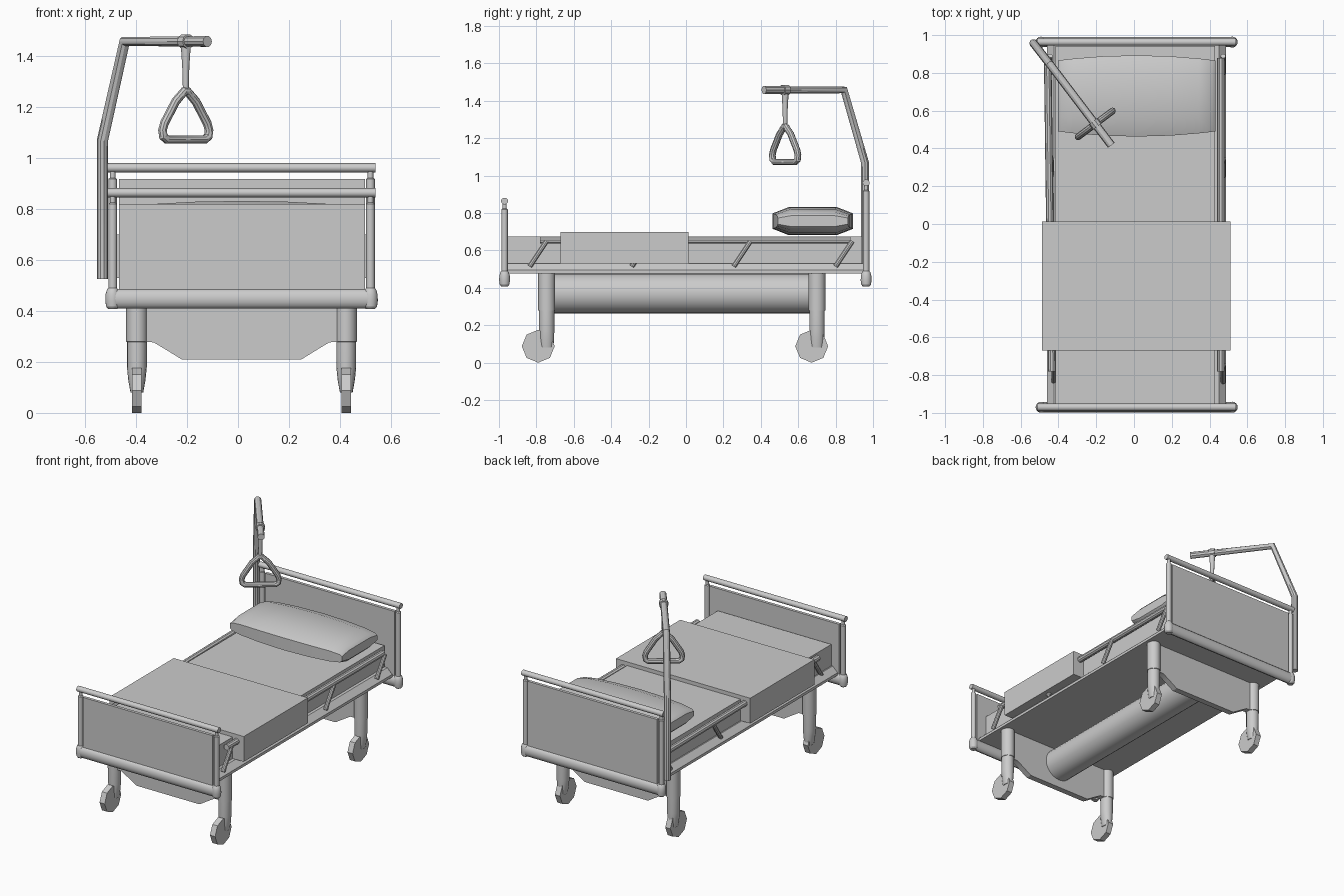
import bpy, bmesh
from math import sin, cos, pi
from mathutils import Vector

if "Cube" in bpy.data.objects:
    bpy.data.objects.remove(bpy.data.objects["Cube"])

CX = 0.014  # bed centre line


def loft(name, rings):
    """Bridge equal-sized rings of points and cap both ends."""
    bm = bmesh.new()
    vs = [[bm.verts.new(p) for p in r] for r in rings]
    n = len(vs[0])
    for a, b in zip(vs, vs[1:]):
        for i in range(n):
            j = (i + 1) % n
            bm.faces.new((a[i], a[j], b[j], b[i]))
    bm.faces.new(vs[0][::-1])
    bm.faces.new(vs[-1])
    bmesh.ops.recalc_face_normals(bm, faces=bm.faces)
    me = bpy.data.meshes.new(name)
    bm.to_mesh(me)
    bm.free()
    ob = bpy.data.objects.new(name, me)
    bpy.context.collection.objects.link(ob)
    return ob


def box(name, x0, x1, y0, y1, z0, z1):
    return loft(name, [[(x0, y0, z), (x1, y0, z), (x1, y1, z), (x0, y1, z)] for z in (z0, z1)])


def column(name, x, y, secs, n=16):
    """Upright turned part; secs are (z, radius x, radius y)."""
    return loft(name, [[(x + rx * cos(2 * pi * i / n), y + ry * sin(2 * pi * i / n), z)
                        for i in range(n)] for z, rx, ry in secs])


def along(name, axis, a, b, u, v, ru, rv, n=16):
    """Cylinder lying along x or y from a to b."""
    rings = []
    for t in (a, b):
        ring = [(u + ru * sin(2 * pi * i / n), v + rv * cos(2 * pi * i / n)) for i in range(n)]
        rings.append([(t, p, q) if axis == 'x' else (p, t, q) for p, q in ring])
    return loft(name, rings)


def tube(name, pts, r, cyclic=False):
    cu = bpy.data.curves.new(name, 'CURVE')
    cu.dimensions = '3D'
    cu.bevel_depth = r
    cu.bevel_resolution = 3
    cu.use_fill_caps = True
    sp = cu.splines.new('POLY')
    sp.points.add(len(pts) - 1)
    for p, c in zip(sp.points, pts):
        p.co = (*c, 1)
    sp.use_cyclic_u = cyclic
    ob = bpy.data.objects.new(name, cu)
    bpy.context.collection.objects.link(ob)
    bpy.ops.object.select_all(action='DESELECT')
    ob.select_set(True)
    bpy.context.view_layer.objects.active = ob
    bpy.ops.object.convert(target='MESH')
    return ob


def extrude_y(name, prof, y0, y1):
    return loft(name, [[(x, y, z) for x, z in prof] for y in (y0, y1)])


# Head and foot boards: panel, rails, posts, corner bumpers
for end, y, top in (("foot", -0.97, 0.82), ("head", 0.963, 0.918)):
    box(end + "_panel", -0.467, 0.498, y - 0.01, y + 0.01, 0.46, top)
    along(end + "_bottom_rail", 'x', -0.49, 0.52, y, 0.448, 0.027, 0.039)
    along(end + "_top_rail", 'x', -0.512, 0.54, y, top + 0.044, 0.019, 0.018)
    for side, s in (("left", -1), ("right", 1)):
        x = CX + s * 0.506
        column(f"{end}_post_{side}", x, y,
               [(0.46, .017, .017), (top, .017, .017), (top + .005, .011, .011), (top + .04, .011, .011)])
        column(f"{end}_bumper_{side}", x, y,
               [(0.408, .018, .018), (0.418, .026, .026), (0.44, .029, .029),
                (0.465, .028, .028), (0.485, .022, .022), (0.493, .014, .014)])

# Bed base with sloped side edges
extrude_y("bed_base", [(-0.46, 0.477), (0.487, 0.477), (0.487, 0.495), (0.45, 0.53),
                       (-0.423, 0.53), (-0.46, 0.495)], -0.955, 0.945)
# Mattress and blanket
box("mattress", -0.415, 0.43, -0.952, 0.942, 0.525, 0.675)
box("blanket", -0.487, 0.512, -0.67, 0.013, 0.53, 0.70)

# Pillow: eight-sided sections running across the bed
rings = []
for dx, hy, hz in ((-.417, .187, .03), (-.40, .19, .048), (-.33, .198, .064), (-.18, .21, .072), (0, .215, .075),
                   (.18, .21, .072), (.33, .198, .064), (.40, .19, .048), (.417, .187, .03)):
    rings.append([(CX + dx, 0.678 + a * hy, 0.757 + b * hz) for a, b in
                  ((1, -.55), (1, .55), (.6, 1), (-.6, 1), (-1, .55), (-1, -.55), (-.6, -1), (.6, -1))])
pillow = loft("pillow", rings)

# Side safety rails with slanted struts
for side, xa, xb, off in (("left", -0.435, -0.457, 0.012), ("right", 0.46, 0.46, 0.012)):
    tube("side_rail_" + side, [(xa, -0.78, 0.655), (xb, 0.88, 0.655)], 0.02)
    for i in range(4):
        y = -0.835 + i * 0.545
        x = xa + (xb - xa) * i / 3 + off
        tube(f"rail_strut_{side}_{i}", [(x, y, 0.515), (x, y + 0.09, 0.65)], 0.014)

# Legs with castors, and the shaped panel between each pair
for end, y, wy in (("front", -0.745, -0.79), ("rear", 0.70, 0.672)):
    for side, s in (("left", -1), ("right", 1)):
        x = CX + s * 0.411
        column(f"{end}_leg_{side}", x, y,
               [(0.48, .042, .045), (0.28, .042, .045), (0.279, .039, .041), (0.18, .039, .041),
                (0.13, .034, .04), (0.08, .025, .036)])
        along(f"{end}_castor_{side}", 'x', x - 0.019, x + 0.019, wy, 0.088, 0.088, 0.088, 8)
    extrude_y(end + "_cross_panel",
              [(CX + a, z) for a, z in ((-.41, .48), (-.41, .28), (-.345, .277), (-.30, .25), (-.235, .21),
                                        (.235, .21), (.30, .25), (.345, .277), (.41, .28), (.41, .48))],
              y - 0.02, y + 0.02)
along("centre_beam", 'y', -0.73, 0.69, CX, 0.37, 0.107, 0.107, 24)

# Lifting pole with arm
tube("lifting_pole", [(-0.532, 0.957, 0.525), (-0.532, 0.957, 1.07),
                      (-0.445, 0.845, 1.458), (-0.12, 0.417, 1.458)], 0.022)

# Hanging strap, loop on the arm, and triangular grip
hang = Vector((-0.205, 0.53, 0))
d = Vector((0.6, -0.8, 0)) * 0.018
c = hang + Vector((0, 0, 1.458))
tube("strap_loop", [c - d, c + d], 0.029)
column("strap", hang.x, hang.y, [(1.255, .011, .011), (1.36, .014, .014), (1.45, .02, .019)], 12)
u = Vector((0.8, 0.6, 0))
half = [(0.008, 1.262), (0.05, 1.222), (0.105, 1.137), (0.114, 1.11), (0.11, 1.085), (0.092, 1.073)]
tri = half + [(-a, z) for a, z in reversed(half)]
tube("grip_triangle", [hang + u * a + Vector((0, 0, z)) for a, z in tri], 0.018, True)

# Smooth round parts, keep hard edges
bpy.ops.object.select_all(action='SELECT')
bpy.ops.object.shade_smooth_by_angle()
bpy.ops.object.select_all(action='DESELECT')
pillow.select_set(True)
bpy.context.view_layer.objects.active = pillow
bpy.ops.object.shade_smooth()
